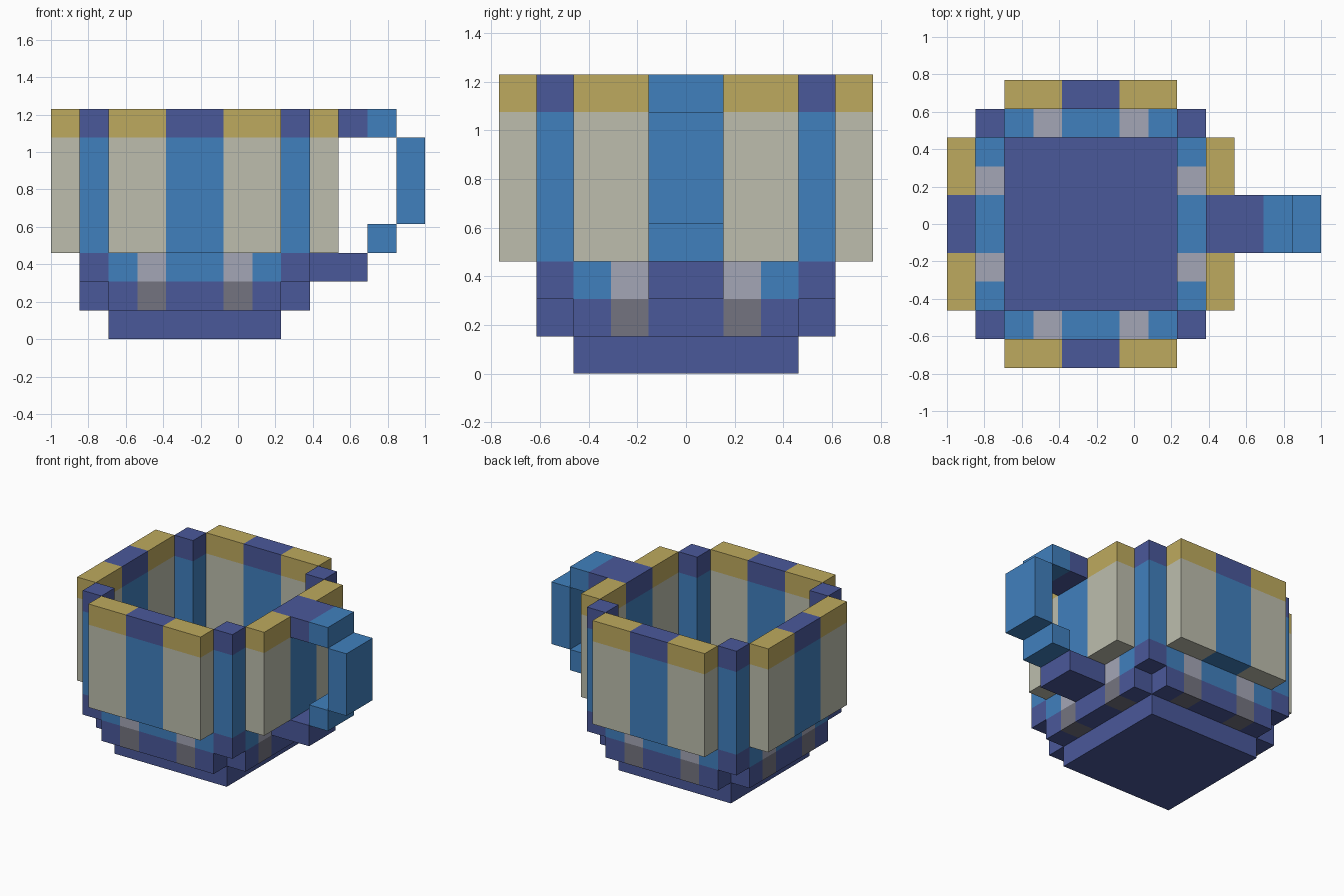
import bpy, bmesh, math
from mathutils import Matrix, Vector

if "Cube" in bpy.data.objects:
    bpy.data.objects.remove(bpy.data.objects["Cube"], do_unlink=True)

UNIT = 2 / 13                      # edge length of one block
CUP = Vector((-1.5 * UNIT, 0, 0))  # axis of the cup body


def linear(c):
    c /= 255
    return c / 12.92 if c <= 0.04045 else ((c + 0.055) / 1.055) ** 2.4


# Colours
PALETTE = {
    "indigo": (74, 88, 154),
    "blue": (64, 128, 190),
    "gold": (190, 170, 94),
    "beige": (189, 190, 174),
    "pale_grey": (164, 166, 182),
    "dark_grey": (116, 116, 128),
}
NAMES = list(PALETTE)
MATERIALS = []
for name, rgb in PALETTE.items():
    mat = bpy.data.materials.new(name)
    mat.use_nodes = True
    col = (*[linear(c) for c in rgb], 1)
    mat.diffuse_color = col
    bsdf = mat.node_tree.nodes["Principled BSDF"]
    bsdf.inputs["Base Color"].default_value = col
    bsdf.inputs["Roughness"].default_value = 0.9
    MATERIALS.append(mat)


def block(name, lo, hi, rule, cuts_x=(), cuts_z=(), turn=0):
    """Box in block units about the cup axis, cut into bands coloured by rule(x, z)."""
    lo, hi = Vector(lo), Vector(hi)
    bm = bmesh.new()
    bmesh.ops.create_cube(bm, size=1)
    bmesh.ops.scale(bm, vec=hi - lo, verts=bm.verts)
    bmesh.ops.translate(bm, vec=(lo + hi) / 2, verts=bm.verts)
    for axis, cuts in ((0, cuts_x), (2, cuts_z)):
        normal = Vector([float(i == axis) for i in range(3)])
        for c in cuts:
            bmesh.ops.bisect_plane(bm, geom=bm.verts[:] + bm.edges[:] + bm.faces[:],
                                   plane_co=normal * c, plane_no=normal)
    for f in bm.faces:
        p = f.calc_center_median()
        f.material_index = NAMES.index(rule(p.x, p.z))
    bm.transform(Matrix.Translation(CUP) @ Matrix.Rotation(turn, 4, "Z") @ Matrix.Scale(UNIT, 4))
    mesh = bpy.data.meshes.new(name)
    bm.to_mesh(mesh)
    bm.free()
    for m in MATERIALS:
        mesh.materials.append(m)
    obj = bpy.data.objects.new(name, mesh)
    bpy.context.collection.objects.link(obj)
    return obj


def plain(colour):
    return lambda x, z: colour


def wall_rule(x, z):
    middle = abs(x) < 1
    if z > 7:
        return "indigo" if middle else "gold"
    return "blue" if middle else "beige"


def ring_rule(x, z):
    spot = 1 < abs(x) < 2
    if z > 2:
        return "pale_grey" if spot else "blue"
    return "dark_grey" if spot else "indigo"


def post_rule(x, z):
    return "blue" if 3 < z < 7 else "indigo"


# Base, also the floor of the cup
block("base", (-3, -3, 0), (3, 3, 1), plain("indigo"))

# Four sides: lower ring, wall panel and corner post
for i, side in enumerate(("front", "left", "back", "right")):
    turn = i * math.pi / 2
    block(side + "_lower_ring", (-3, -4, 1), (3, -3, 3), ring_rule, (-2, -1, 1, 2), (2,), turn)
    block(side + "_wall", (-3, -5, 3), (3, -4, 8), wall_rule, (-1, 1), (7,), turn)
    block(side + "_corner_post", (-4, -4, 2), (-3, -3, 8), post_rule, (), (3, 7), turn)

# Stepped handle
block("handle_top_arm", (5, -1, 7), (7, 1, 8), lambda x, z: "indigo" if x < 6 else "blue", (6,))
block("handle_grip", (7, -1, 4), (8, 1, 7), plain("blue"))
block("handle_step", (6, -1, 3), (7, 1, 4), plain("blue"))
block("handle_bottom_arm", (4, -1, 2), (6, 1, 3), plain("indigo"))
